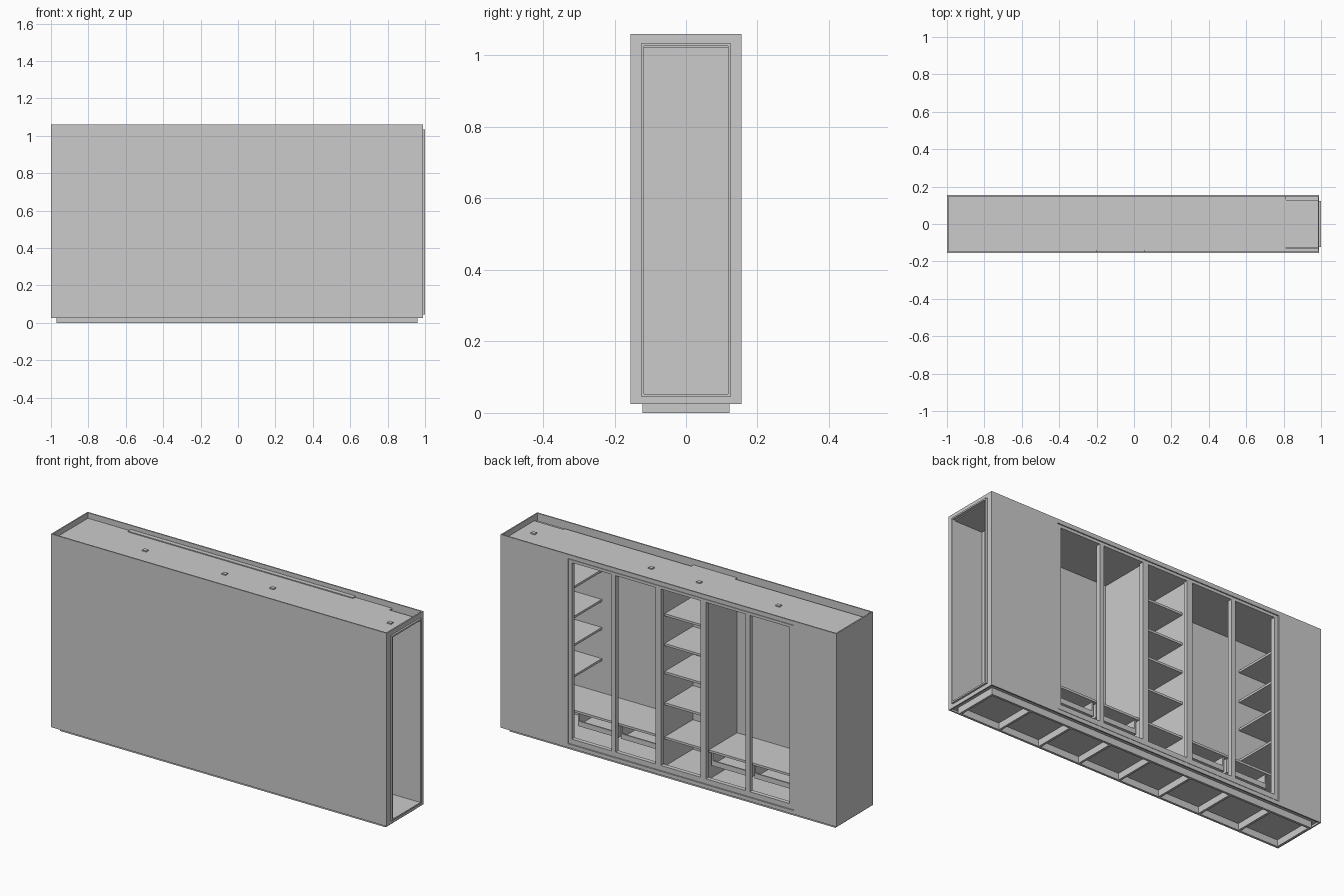
import bpy, bmesh
from mathutils import Vector

if "Cube" in bpy.data.objects:
    bpy.data.objects.remove(bpy.data.objects["Cube"])


def boxes(name, items):
    """One object made of boxes given as (x0, x1, y0, y1, z0, z1)."""
    bm = bmesh.new()
    for x0, x1, y0, y1, z0, z1 in items:
        for v in bmesh.ops.create_cube(bm, size=1)["verts"]:
            v.co = Vector((x0 + (v.co.x + .5) * (x1 - x0),
                           y0 + (v.co.y + .5) * (y1 - y0),
                           z0 + (v.co.z + .5) * (z1 - z0)))
    me = bpy.data.meshes.new(name)
    bm.to_mesh(me)
    bm.free()
    ob = bpy.data.objects.new(name, me)
    bpy.context.collection.objects.link(ob)
    return ob


L, R, Y, Z0, Z1 = -1.0, .99, .155, .025, 1.06   # outer shell
T = .007                                        # shell thickness
FX0, FX1, FZ0, FZ1 = -.745, .592, .045, 1.038   # face frame outline
YB = -.13                                       # inner lining plane
TOP, FLOOR = 1.03, .052
MID = -.075                                     # middle of the closet

# Outer shell
boxes("front_wall", [(L, R, -Y, -Y + T, Z0, Z1)])
boxes("left_wall", [(L, L + T, -Y + T, Y - T, Z0, Z1)])
boxes("back_wall", [
    (L, FX0, Y - T, Y, Z0, Z1), (FX1, R, Y - T, Y, Z0, Z1),
    (FX0, FX1, Y - T, Y, Z0, FZ0), (FX0, FX1, Y - T, Y, FZ1, Z1)])
boxes("right_wall", [
    (R - T, R, -Y + T, -.122, Z0, Z1), (R - T, R, .122, Y - T, Z0, Z1),
    (R - T, R, -.122, .122, Z0, .047), (R - T, R, -.122, .122, 1.034, Z1)])

# Top, floor and vertical linings
boxes("top_panel", [
    (L + T, -.2, YB, Y - T, TOP - .008, TOP),
    (-.2, .06, -Y + T, Y - T, TOP - .008, TOP),
    (.06, .81, YB, Y - T, TOP - .008, TOP),
    (.81, R - T, -.12, .125, TOP - .008, TOP)])
boxes("top_filler", [
    (L + T, R - T, -Y + T, YB, TOP - .02, TOP - .012),
    (.81, R - T, .12, Y - T, TOP - .02, TOP - .012)])
boxes("floor_panel", [(L + T, R - T, -Y + T, Y - T, .035, FLOOR)])
boxes("lining", [(L + T, .81, YB - .008, YB, FLOOR, TOP - .008)])
boxes("dividers", [(x, x + .012, YB, .13, FLOOR, TOP - .008)
                   for x in (-.212, .05, .80)])

# Face frame with five bays
half = [.117, .15, .385, .41, .645]
stiles = [(FX0 + .002, MID - half[4])]
stiles += [(MID - half[3], MID - half[2]), (MID - half[1], MID - half[0]),
           (MID + half[0], MID + half[1]), (MID + half[2], MID + half[3])]
stiles += [(MID + half[4], FX1 - .002)]
boxes("face_frame",
      [(a, b, .13, Y - .002, .075, 1.02) for a, b in stiles] +
      [(FX0 + .002, FX1 - .002, .13, Y - .002, a, b)
       for a, b in ((FZ0 + .003, .075), (1.02, FZ1 - .003))])

# Shelves: left end, middle bay, right end
levels = (.393, .56, .71, .87)
for name, x0, x1 in (("left_shelf", L + T, FX0 + .002), ("middle_shelf", -.2, .05),
                     ("right_shelf", FX1 - .002, .80)):
    boxes(name, [(x0, x1, YB, .11, z - .012, z) for z in levels])

# Low decks, with open drawers hanging below
for name, x0, x1 in (("left_deck", L + T, -.212), ("middle_deck", -.2, .05),
                     ("right_deck", .062, .80)):
    boxes(name, [(x0, x1, YB, .11, .198, .21)])


def drawer(name, x0, x1, y0=-.125, y1=.1, z0=.125, z1=.182, t=.008):
    boxes(name, [(x0, x1, y0, y1, z0, z0 + t),
                 (x0, x0 + t, y0, y1, z0 + t, z1), (x1 - t, x1, y0, y1, z0 + t, z1),
                 (x0 + t, x1 - t, y0, y0 + t, z0 + t, z1),
                 (x0 + t, x1 - t, y1 - t, y1, z0 + t, z1 - .03)])


for i, (x0, x1) in enumerate([(-.715, -.475), (-.46, -.222), (.072, .315), (.33, .57)]):
    drawer(f"drawer_{i}", x0, x1)
    boxes(f"drawer_hanger_{i}", [(x, x + .008, -.125, .1, .182, .198)
                                 for x in (x0, x1 - .008)])

# End niche opening to the right, with a slim raised trim
boxes("niche_lining", [
    (.812, .82, -.125, .125, FLOOR, 1.022),
    (.82, R, -.125, -.117, FLOOR, 1.022), (.82, R, .117, .125, FLOOR, 1.022)])
boxes("niche_trim", [
    (R - T, 1.0, -.124, -.117, .045, 1.035), (R - T, 1.0, .117, .124, .045, 1.035),
    (R - T, 1.0, -.117, .117, .045, .053), (R - T, 1.0, -.117, .117, 1.027, 1.035)])

# Plinth ring with seven cross bars
PX0, PX1, PY, PT = -.97, .96, .122, .012
step = (PX1 - PX0) / 8
boxes("plinth",
      [(PX0, PX1, -PY, -PY + PT, 0, .035), (PX0, PX1, PY - PT, PY, 0, .035)] +
      [(x, x + PT, -PY + PT, PY - PT, 0, .035)
       for x in [PX0, PX1 - PT] + [PX0 + step * i - PT / 2 for i in range(1, 8)]])

# Small fittings on the top
boxes("top_fittings", [(x - .012, x + .012, -.008, .012, TOP, TOP + .006)
                       for x in (-.55, -.08, .205, .9)])
